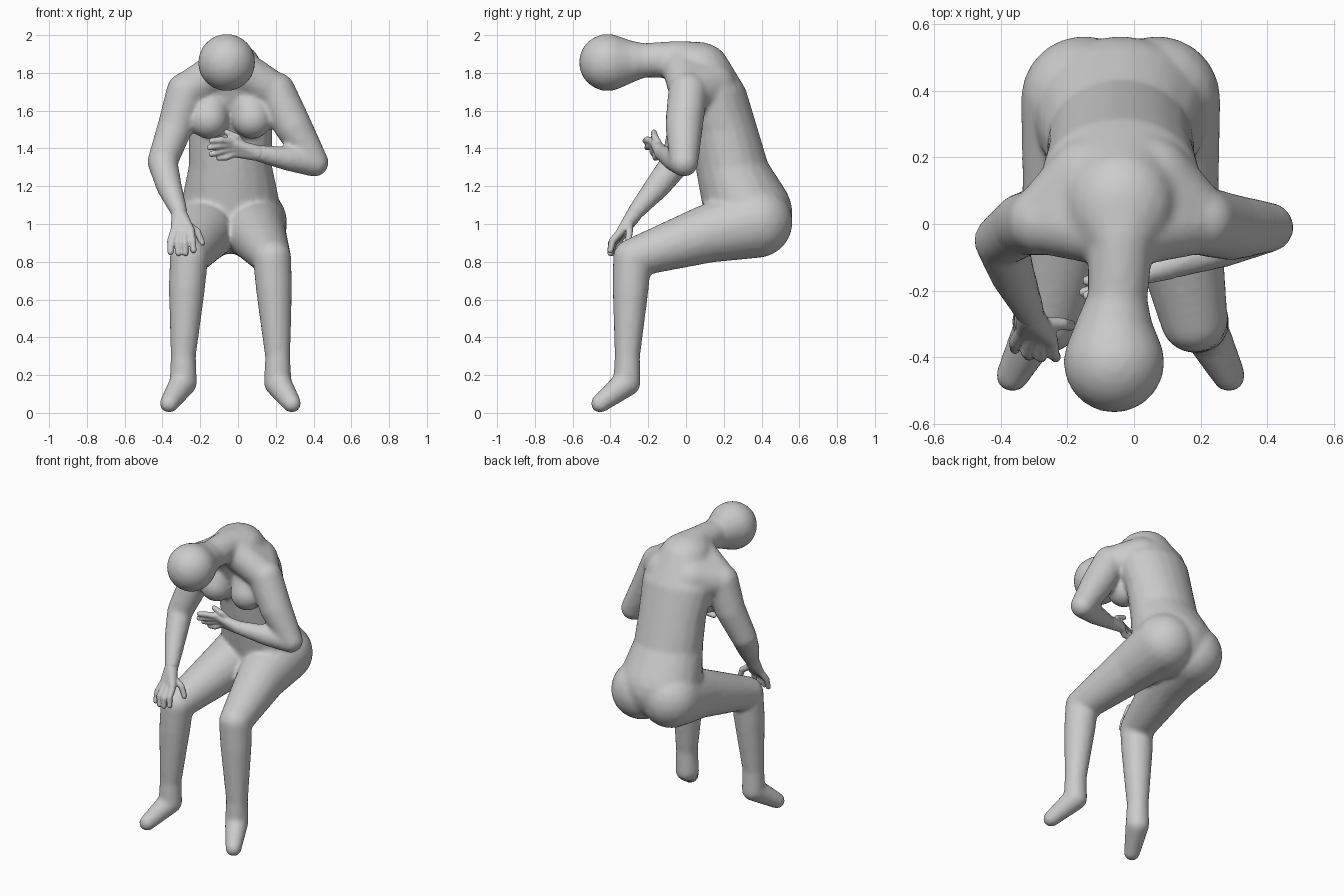
import bpy, bmesh
from mathutils import Matrix, Vector


def blob_points(p):
    """Points of an ellipsoid given as (x, y, z, r) or (x, y, z, rx, ry, rz)."""
    c = Vector(p[:3])
    r = (p[3],) * 3 if len(p) == 4 else p[3:]
    tmp = bmesh.new()
    bmesh.ops.create_icosphere(tmp, subdivisions=3, radius=1.0,
                               matrix=Matrix.Translation(c) @ Matrix.Diagonal((*r, 1)))
    pts = [v.co.copy() for v in tmp.verts]
    tmp.free()
    return pts


def hull(bm, *blobs):
    """Add the convex hull of several ellipsoids to bm."""
    tmp = bmesh.new()
    for b in blobs:
        for co in blob_points(b):
            tmp.verts.new(co)
    res = bmesh.ops.convex_hull(tmp, input=tmp.verts[:])
    junk = [g for g in res["geom_interior"] if isinstance(g, bmesh.types.BMVert)]
    bmesh.ops.delete(tmp, geom=junk, context='VERTS')
    bmesh.ops.recalc_face_normals(tmp, faces=tmp.faces[:])
    me = bpy.data.meshes.new("tmp")
    tmp.to_mesh(me)
    tmp.free()
    bm.from_mesh(me)
    bpy.data.meshes.remove(me)


def chain(bm, *blobs):
    """A limb: tapered capsules from blob to blob."""
    for a, b in zip(blobs, blobs[1:]):
        hull(bm, a, b)


def finish(bm, name, voxel, smooth):
    """Fuse the parts into one smooth skin."""
    me = bpy.data.meshes.new(name)
    bm.to_mesh(me)
    bm.free()
    ob = bpy.data.objects.new(name, me)
    bpy.context.collection.objects.link(ob)
    m = ob.modifiers.new("Fuse", 'REMESH')
    m.mode = 'VOXEL'
    m.voxel_size = voxel
    m.use_smooth_shade = True
    s = ob.modifiers.new("Soften", 'SMOOTH')
    s.factor = 0.5
    s.iterations = smooth
    return ob


CX = -0.04
body = bmesh.new()

# Torso, neck and head
chain(body,
      (CX, 0.33, 1.06, 0.27, 0.235, 0.22),
      (CX, 0.245, 1.30, 0.222, 0.195, 0.10),
      (CX, 0.20, 1.50, 0.222, 0.18, 0.10),
      (CX, 0.135, 1.68, 0.24, 0.19, 0.12),
      (CX, 0.055, 1.84, 0.16, 0.17, 0.125),
      (CX, -0.04, 1.87, 0.10),
      (-0.05, -0.23, 1.867, 0.09),
      (-0.06, -0.33, 1.858, 0.12),
      (-0.06, -0.415, 1.855, 0.152))

for s in (-1, 1):
    # Buttock, thigh, shin and foot
    knee = CX + s * 0.23
    ankle = CX + s * 0.25
    chain(body,
          (CX + s * 0.11, 0.375, 1.01, 0.19),
          (CX + s * 0.14, 0.12, 0.95, 0.155),
          (knee - s * 0.01, -0.285, 0.82, 0.102),
          (knee, -0.293, 0.66, 0.096),
          (ankle, -0.31, 0.30, 0.067),
          (ankle, -0.313, 0.16, 0.073),
          (CX + s * 0.325, -0.455, 0.05, 0.05))
    # Breast and shoulder slope
    hull(body, (CX + s * 0.115, -0.005, 1.555, 0.105), (CX + s * 0.10, 0.06, 1.70, 0.11))
    hull(body, (CX + s * 0.235, 0.01, 1.70, 0.10), (CX, -0.03, 1.855, 0.105),
         (CX + s * 0.08, 0.12, 1.72, 0.15))

# Arm reaching down to the knee
chain(body, (-0.275, 0.01, 1.70, 0.105), (-0.33, 0.0, 1.52, 0.095),
      (-0.40, -0.05, 1.33, 0.08), (-0.365, -0.15, 1.20, 0.068), (-0.31, -0.27, 1.06, 0.044))
# Arm bent across the chest
chain(body, (0.20, 0.01, 1.70, 0.105), (0.29, -0.01, 1.52, 0.10),
      (0.405, -0.01, 1.325, 0.075), (0.27, -0.065, 1.345, 0.065), (0.10, -0.125, 1.375, 0.043))
finish(body, "body", 0.014, 6)


def hand(name, wrist, knuckles, fingers, thumb):
    bm = bmesh.new()
    hull(bm, (*wrist, 0.042), *[(*k, 0.022) for k in knuckles])
    for f in fingers + [thumb]:
        n = len(f) - 1
        chain(bm, *[(*p, 0.022 - 0.006 * i / n) for i, p in enumerate(f)])
    finish(bm, name, 0.006, 4)


# Hand resting on the knee
hand("knee_hand", (-0.31, -0.275, 1.05),
     [(-0.335, -0.325, 0.96), (-0.25, -0.345, 0.965)],
     [[(-0.338, -0.325, 0.96), (-0.357, -0.355, 0.91), (-0.357, -0.375, 0.85)],
      [(-0.31, -0.34, 0.955), (-0.321, -0.385, 0.90), (-0.315, -0.395, 0.845)],
      [(-0.28, -0.345, 0.955), (-0.282, -0.395, 0.90), (-0.278, -0.40, 0.845)],
      [(-0.25, -0.345, 0.96), (-0.242, -0.39, 0.91), (-0.235, -0.40, 0.86)]],
     [(-0.275, -0.30, 1.0), (-0.215, -0.30, 0.96), (-0.19, -0.305, 0.90)])

# Hand held in front of the chest
hand("chest_hand", (0.105, -0.125, 1.375),
     [(-0.03, -0.17, 1.43), (-0.02, -0.14, 1.375)],
     [[(-0.03, -0.17, 1.435), (-0.09, -0.205, 1.445), (-0.14, -0.215, 1.44)],
      [(-0.035, -0.165, 1.42), (-0.10, -0.195, 1.415), (-0.15, -0.205, 1.405)],
      [(-0.03, -0.155, 1.40), (-0.09, -0.175, 1.385), (-0.14, -0.17, 1.37)],
      [(-0.02, -0.14, 1.375), (-0.06, -0.16, 1.355), (-0.10, -0.16, 1.35)]],
     [(0.03, -0.14, 1.41), (-0.005, -0.165, 1.46), (-0.06, -0.17, 1.485)])
